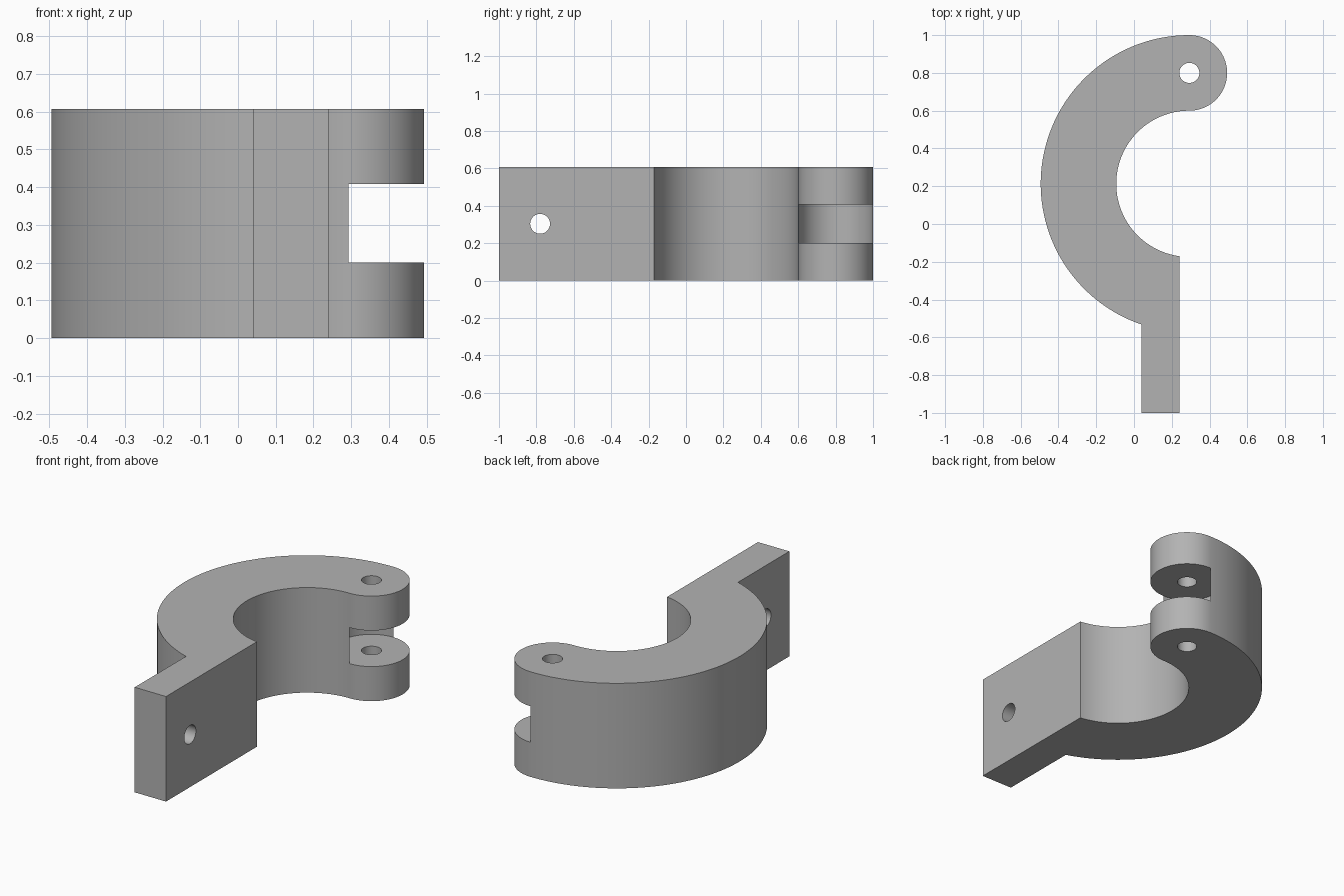
import bpy, bmesh, math
from mathutils import Matrix

cube = bpy.data.objects.get("Cube")
if cube:
    bpy.data.objects.remove(cube, do_unlink=True)

# Main dimensions
HEIGHT = 0.607
CX, CY = 0.293, 0.213             # centre of the ring
R_OUT, R_IN = 0.787, 0.387
PIN_Y, KNUCKLE_R = 0.8, 0.2       # hinge knuckle shares the ring's x centre
HOLE_R = 0.053
TAB_X0, TAB_X1, TAB_END = 0.04, 0.24, -1.0

grey = bpy.data.materials.new("grey")
grey.use_nodes = True
colour = (0.45, 0.45, 0.45, 1)
grey.diffuse_color = colour
grey.node_tree.nodes["Principled BSDF"].inputs["Base Color"].default_value = colour


def arc(cx, cy, r, a0, a1, n):
    """Points along an arc, ends included."""
    angles = [a0 + (a1 - a0) * i / n for i in range(n + 1)]
    return [(cx + r * math.cos(a), cy + r * math.sin(a)) for a in angles]


def prism(name, outline, z0, z1):
    """Extrude a closed outline from z0 to z1."""
    bm = bmesh.new()
    base = bm.faces.new([bm.verts.new((x, y, z0)) for x, y in outline])
    top = bmesh.ops.extrude_face_region(bm, geom=[base])["geom"]
    verts = [v for v in top if isinstance(v, bmesh.types.BMVert)]
    bmesh.ops.translate(bm, verts=verts, vec=(0, 0, z1 - z0))
    bmesh.ops.recalc_face_normals(bm, faces=bm.faces)
    return finish(name, bm)


def rod(name, matrix):
    """Cylinder used to drill a hole."""
    bm = bmesh.new()
    bmesh.ops.create_cone(bm, cap_ends=True, segments=48, radius1=HOLE_R,
                          radius2=HOLE_R, depth=1, matrix=matrix)
    return finish(name, bm)


def finish(name, bm):
    mesh = bpy.data.meshes.new(name)
    bm.to_mesh(mesh)
    bm.free()
    mesh.materials.append(grey)
    obj = bpy.data.objects.new(name, mesh)
    bpy.context.collection.objects.link(obj)
    return obj


# Half-ring clamp body: outer arc, knuckle, inner arc, then the straight tab
half = math.pi / 2
outer_end = math.acos((TAB_X0 - CX) / R_OUT)
inner_end = math.acos((TAB_X1 - CX) / R_IN)
outline = arc(CX, CY, R_OUT, 2 * math.pi - outer_end, half, 96)
outline += arc(CX, PIN_Y, KNUCKLE_R, half, -half, 48)[1:]
outline += arc(CX, CY, R_IN, half, 2 * math.pi - inner_end, 72)[1:]
outline += [(TAB_X1, TAB_END), (TAB_X0, TAB_END)]
body = prism("hinged_clamp_half", outline, 0, HEIGHT)

# Slot between the knuckles, with a hollow round back wall
slot = arc(CX, PIN_Y, KNUCKLE_R - 0.001, half, 3 * half, 48)
slot += [(CX, 0.55), (0.6, 0.55), (0.6, 1.05), (CX, 1.05)]
cutters = [
    prism("knuckle_slot_cutter", slot, 0.2, 0.408),
    rod("pin_hole_cutter", Matrix.Translation((CX, PIN_Y, HEIGHT / 2)) @ Matrix.Scale(2, 4)
        @ Matrix.Scale(0.5, 4)),
    rod("bolt_hole_cutter", Matrix.Translation((0.14, -0.78, HEIGHT / 2))
        @ Matrix.Rotation(half, 4, "Y")),
]

# Cut the slot and holes, then drop the cutters
bpy.ops.object.select_all(action="DESELECT")
bpy.context.view_layer.objects.active = body
body.select_set(True)
for cutter in cutters:
    cutter.hide_render = True
    mod = body.modifiers.new(cutter.name, "BOOLEAN")
    mod.operation = "DIFFERENCE"
    mod.solver = "EXACT"
    mod.object = cutter
    bpy.ops.object.modifier_apply(modifier=mod.name)
    bpy.data.objects.remove(cutter, do_unlink=True)

bpy.ops.object.shade_smooth_by_angle(angle=math.radians(30))
